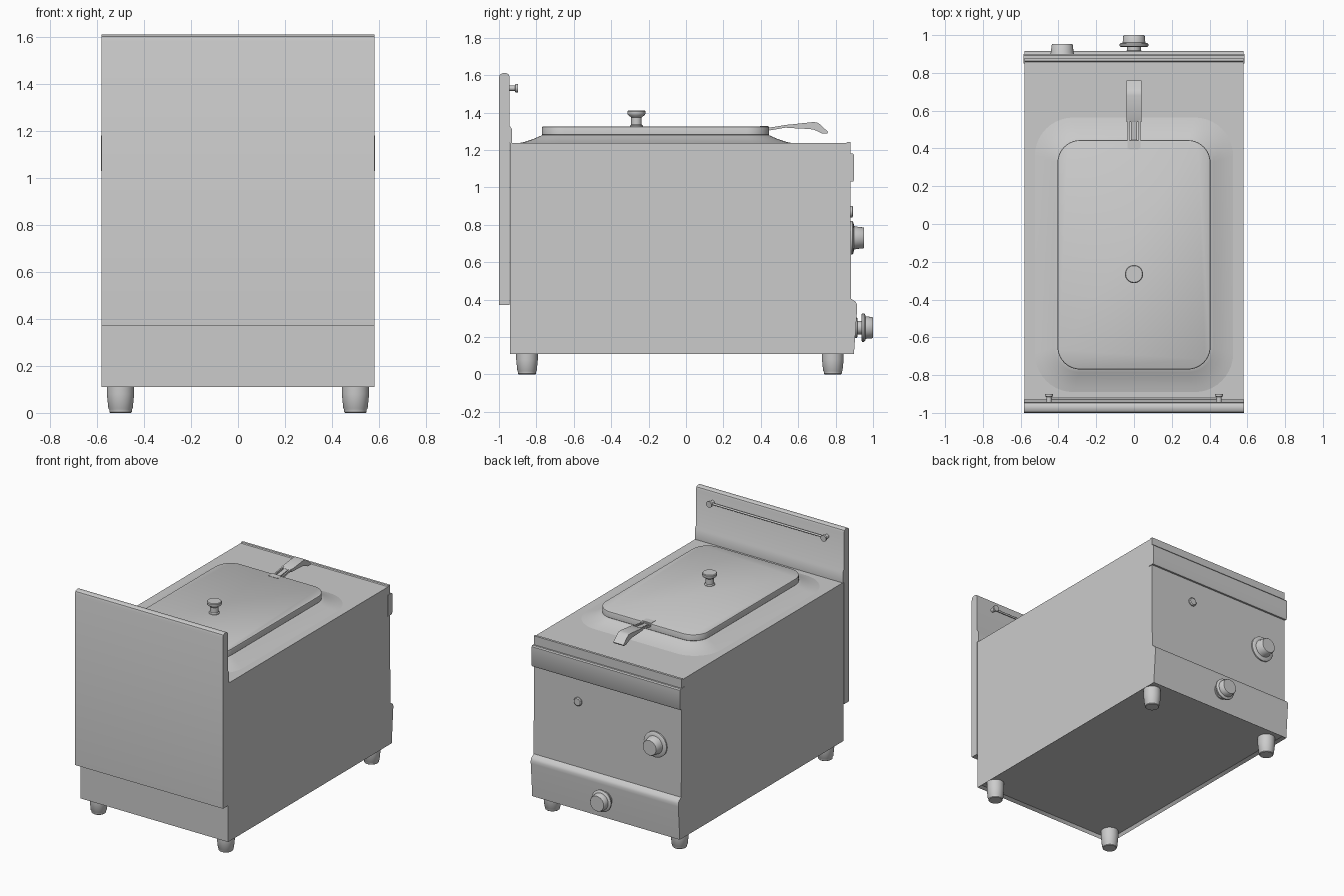
import bpy, bmesh, math
from mathutils import Matrix, Vector

cube = bpy.data.objects.get("Cube")
if cube:
    bpy.data.objects.remove(cube)

steel = bpy.data.materials.new("brushed_steel_grey")
GREY = (0.6, 0.6, 0.6, 1)
steel.diffuse_color = GREY
steel.use_nodes = True
steel.node_tree.nodes["Principled BSDF"].inputs["Base Color"].default_value = GREY


def finish(name, bm, angle=35):
    bmesh.ops.recalc_face_normals(bm, faces=bm.faces)
    mesh = bpy.data.meshes.new(name)
    bm.to_mesh(mesh)
    bm.free()
    mesh.materials.append(steel)
    ob = bpy.data.objects.new(name, mesh)
    bpy.context.collection.objects.link(ob)
    bpy.ops.object.select_all(action='DESELECT')
    ob.select_set(True)
    bpy.context.view_layer.objects.active = ob
    bpy.ops.object.shade_smooth_by_angle(angle=math.radians(angle))
    return ob


def loft(name, rings, cap_bottom=True):
    """Bridge rings of equal length and cap the ends."""
    bm = bmesh.new()
    loops = [[bm.verts.new(p) for p in ring] for ring in rings]
    n = len(loops[0])
    for a, b in zip(loops, loops[1:]):
        for i in range(n):
            j = (i + 1) % n
            bm.faces.new((a[i], a[j], b[j], b[i]))
    bm.faces.new(loops[-1])
    if cap_bottom:
        bm.faces.new(loops[0])
    return finish(name, bm)


def extrude_x(name, profile, half, centre=0):
    """Extrude a (y, z) profile across x."""
    return loft(name, [[(centre + s * half, y, z) for y, z in profile] for s in (-1, 1)])


def turned(name, profile, origin, axis=(0, 0, 1), sides=32):
    """Turn a (radius, distance) profile about an axis."""
    turn = Vector((0, 0, 1)).rotation_difference(Vector(axis)).to_matrix()
    rings = []
    for r, d in profile:
        rings.append([Vector(origin) + turn @ Vector((r * math.cos(t), r * math.sin(t), d))
                      for t in (math.tau * i / sides for i in range(sides))])
    return loft(name, rings)


def rounded_rect(hx, hy, r, cy, z, steps=10):
    pts = []
    for q, (sx, sy) in enumerate(((1, 1), (-1, 1), (-1, -1), (1, -1))):
        for i in range(steps + 1):
            t = (q + i / steps) * math.pi / 2
            pts.append((sx * (hx - r) + r * math.cos(t), cy + sy * (hy - r) + r * math.sin(t), z))
    return pts


# Cabinet with kicked-out lower panel and a shallow recess underneath
body_profile = [(-0.94, 0.11), (0.898, 0.11), (0.915, 0.35), (0.915, 0.37), (0.908, 0.387),
                (0.882, 0.405), (0.88, 1.03), (0.88, 1.243), (0.863, 1.243),
                (0.858, 1.237), (-0.94, 1.237)]
body = extrude_x("cabinet", body_profile, 0.58)
bm = bmesh.new()
bm.from_mesh(body.data)
bm.faces.ensure_lookup_table()
floor = min(bm.faces, key=lambda f: f.calc_center_median().z)
bmesh.ops.inset_region(bm, faces=[floor], thickness=0.02, depth=0)
bmesh.ops.translate(bm, verts=floor.verts, vec=(0, 0, 0.02))
bm.to_mesh(body.data)
bm.free()

# Front trim band below the worktop
extrude_x("trim_band", [(0.85, 1.03), (0.893, 1.03), (0.899, 1.04), (0.899, 1.172),
                        (0.893, 1.18), (0.85, 1.18)], 0.584)

# Rear panel rising into a rounded splashback
extrude_x("splashback", [(-1, 0.37), (-0.943, 0.37), (-0.943, 1.237), (-0.93, 1.237), (-0.93, 1.31),
                         (-0.943, 1.33), (-0.943, 1.59), (-0.948, 1.603), (-0.96, 1.61),
                         (-0.982, 1.61), (-0.995, 1.602), (-1, 1.585)], 0.582)

# Rail on the splashback
for side, label in ((1, "left"), (-1, "right")):
    turned(label + "_rail_post", [(0.014, 0), (0.014, 0.03), (0.022, 0.033), (0.022, 0.046)],
           (side * 0.45, -0.945, 1.53), (0, 1, 0), 20)
turned("rail", [(0.007, -0.45), (0.007, 0.45)], (0, -0.922, 1.53), (1, 0, 0), 12)

# Raised well surround and lid
LID_Y, LX, LY = -0.163, 0.405, 0.607
loft("well_surround", [rounded_rect(LX + g, LY + g, 0.12 + g * 0.7, LID_Y, z)
                       for g, z in ((0.12, 1.237), (0.09, 1.244), (0.05, 1.257),
                                    (0.015, 1.272), (-0.005, 1.281))], False)
loft("lid", [rounded_rect(LX + g, LY + g, 0.12 + g, LID_Y, z)
             for g, z in ((-0.004, 1.278), (0, 1.282), (0, 1.318), (-0.002, 1.323), (-0.007, 1.326))])

# Lid knob
turned("lid_knob", [(0.034, 0), (0.034, 0.006), (0.028, 0.012), (0.028, 0.05), (0.046, 0.064),
                    (0.048, 0.07), (0.048, 0.082), (0.044, 0.087)], (0, -0.265, 1.324))

# Lid handle: two arms, bridge plates and a bent grip
for side, label in ((1, "left"), (-1, "right")):
    extrude_x(label + "_handle_arm", [(0.395, 1.31), (0.45, 1.305), (0.55, 1.322),
                                      (0.55, 1.336), (0.45, 1.32), (0.395, 1.329)], 0.005, side * 0.03)
extrude_x("handle_mount", [(0.395, 1.32), (0.44, 1.32), (0.44, 1.328), (0.395, 1.328)], 0.034)
extrude_x("handle_tongue", [(0.43, 1.307), (0.55, 1.322), (0.55, 1.33), (0.43, 1.315)], 0.016)
extrude_x("handle_grip", [(0.54, 1.318), (0.66, 1.312), (0.685, 1.308), (0.73, 1.287), (0.755, 1.288),
                          (0.76, 1.296), (0.715, 1.338), (0.7, 1.347), (0.68, 1.349),
                          (0.55, 1.335), (0.54, 1.33)], 0.04)

# Control knobs and indicator lamp
turned("upper_dial", [(0.09, 0), (0.09, 0.01), (0.08, 0.016), (0.064, 0.018), (0.06, 0.03),
                      (0.056, 0.068), (0.052, 0.073)], (-0.38, 0.88, 0.73), (0, 1, 0), 40)
turned("lower_dial", [(0.055, 0), (0.055, 0.015), (0.036, 0.018), (0.036, 0.037), (0.07, 0.038), (0.076, 0.042),
                      (0.076, 0.052), (0.07, 0.058), (0.06, 0.06), (0.057, 0.095),
                      (0.053, 0.1)], (0, 0.9, 0.25), (0, 1, 0), 40)
turned("indicator_lamp", [(0.03, 0), (0.03, 0.009), (0.024, 0.014)], (0.23, 0.88, 0.87), (0, 1, 0), 24)

# Feet
for x, xl in ((0.5, "left"), (-0.5, "right")):
    for y, yl in ((-0.85, "front"), (0.785, "rear")):
        turned(f"{yl}_{xl}_foot", [(0.044, 0), (0.048, 0.004), (0.048, 0.014), (0.052, 0.02),
                                   (0.058, 0.08), (0.058, 0.135)], (x, y, 0))
